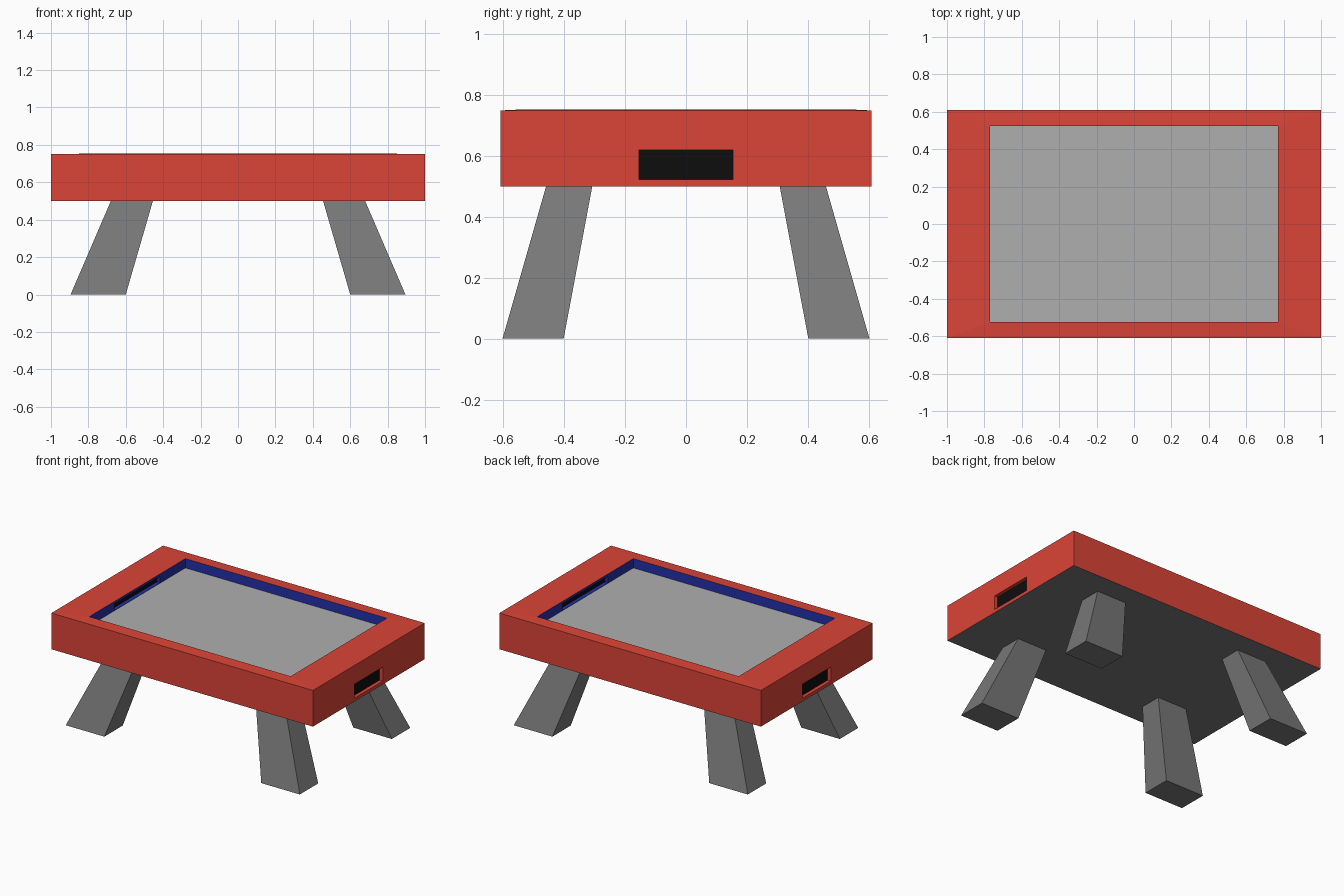
import bpy
import bmesh

if "Cube" in bpy.data.objects:
    bpy.data.objects.remove(bpy.data.objects["Cube"])

X, Y = 1.0, 0.61            # outer half sizes
IX, IY = 0.77, 0.525        # half sizes of the playing field
Z0, Z1 = 0.50, 0.75         # underside and rim height
RIM, FIELD = 0.754, 0.69    # inner rim edge and playing surface height


def material(name, rgb):
    m = bpy.data.materials.new(name)
    m.diffuse_color = (*rgb, 1)
    m.use_nodes = True
    m.node_tree.nodes["Principled BSDF"].inputs["Base Color"].default_value = m.diffuse_color
    return m


red = material("red", (0.71, 0.058, 0.038))
blue = material("blue", (0.018, 0.030, 0.40))
black = material("black", (0.004, 0.004, 0.004))
light_grey = material("light_grey", (0.43, 0.43, 0.43))
dark_grey = material("dark_grey", (0.19, 0.19, 0.19))


def level(x, y, z):
    """Horizontal rectangle facing up."""
    return [(-x, -y, z), (x, -y, z), (x, y, z), (-x, y, z)]


def end(x, f, h, z0, z1):
    """Upright rectangle at x, facing f along x."""
    return [(x, -f * h, z0), (x, f * h, z0), (x, f * h, z1), (x, -f * h, z1)]


def side(y, f, h, z0, z1):
    """Upright rectangle at y, facing f along y."""
    return [(f * h, y, z0), (-f * h, y, z0), (-f * h, y, z1), (f * h, y, z1)]


def band(a, b):
    """Ring of quads joining two four-point loops."""
    return [[a[i], a[(i + 1) % 4], b[(i + 1) % 4], b[i]] for i in range(4)]


def build(name, faces, mat):
    bm = bmesh.new()
    for f in faces:
        bm.faces.new([bm.verts.new(p) for p in f])
    bmesh.ops.remove_doubles(bm, verts=bm.verts, dist=0.0005)
    me = bpy.data.meshes.new(name)
    bm.to_mesh(me)
    bm.free()
    me.materials.append(mat)
    ob = bpy.data.objects.new(name, me)
    bpy.context.collection.objects.link(ob)
    return ob


# Red cabinet with return slots in the ends, and blue walls with goals
cabinet = band(level(X, Y, Z1), level(IX, IY, RIM))
walls, slots, goals = [], [], []
for s in (-1, 1):
    cabinet.append(side(s * Y, s, X, Z0, Z1))
    hole = end(s * X, s, 0.155, 0.523, 0.62)
    back = end(s * 0.975, s, 0.155, 0.523, 0.62)
    cabinet += band(end(s * X, s, Y, Z0, Z1), hole) + band(hole, back)
    slots.append(back)

    walls.append(side(s * IY, -s, IX, FIELD, RIM))
    hole = end(s * IX, -s, 0.25, FIELD + 0.002, 0.738)
    back = end(s * 0.795, -s, 0.25, FIELD + 0.002, 0.738)
    walls += band(end(s * IX, -s, IY, FIELD, RIM), hole) + band(hole, back)
    goals.append(back)

build("cabinet", cabinet, red)
build("field_walls", walls, blue)
build("return_slots", slots, black)
build("goals", goals, black)

# Playing surface and underside
build("playing_surface", [level(IX, IY, FIELD)], light_grey)
build("underside", [level(X, Y, Z0)[::-1]], dark_grey)


# Splayed, tapered legs
def leg_loop(sx, sy, x0, x1, y0, y1, z):
    pts = [(x0, y0), (x1, y0), (x1, y1), (x0, y1)]
    loop = [(sx * x, sy * y, z) for x, y in pts]
    return loop if sx * sy > 0 else loop[::-1]


for sx, sx_name in ((-1, "left"), (1, "right")):
    for sy, sy_name in ((-1, "front"), (1, "back")):
        foot = leg_loop(sx, sy, 0.60, 0.895, 0.402, 0.603, 0)
        top = leg_loop(sx, sy, 0.455, 0.68, 0.308, 0.46, Z0)
        build(f"{sy_name}_{sx_name}_leg",
              band(foot, top) + [foot[::-1], top], dark_grey)
